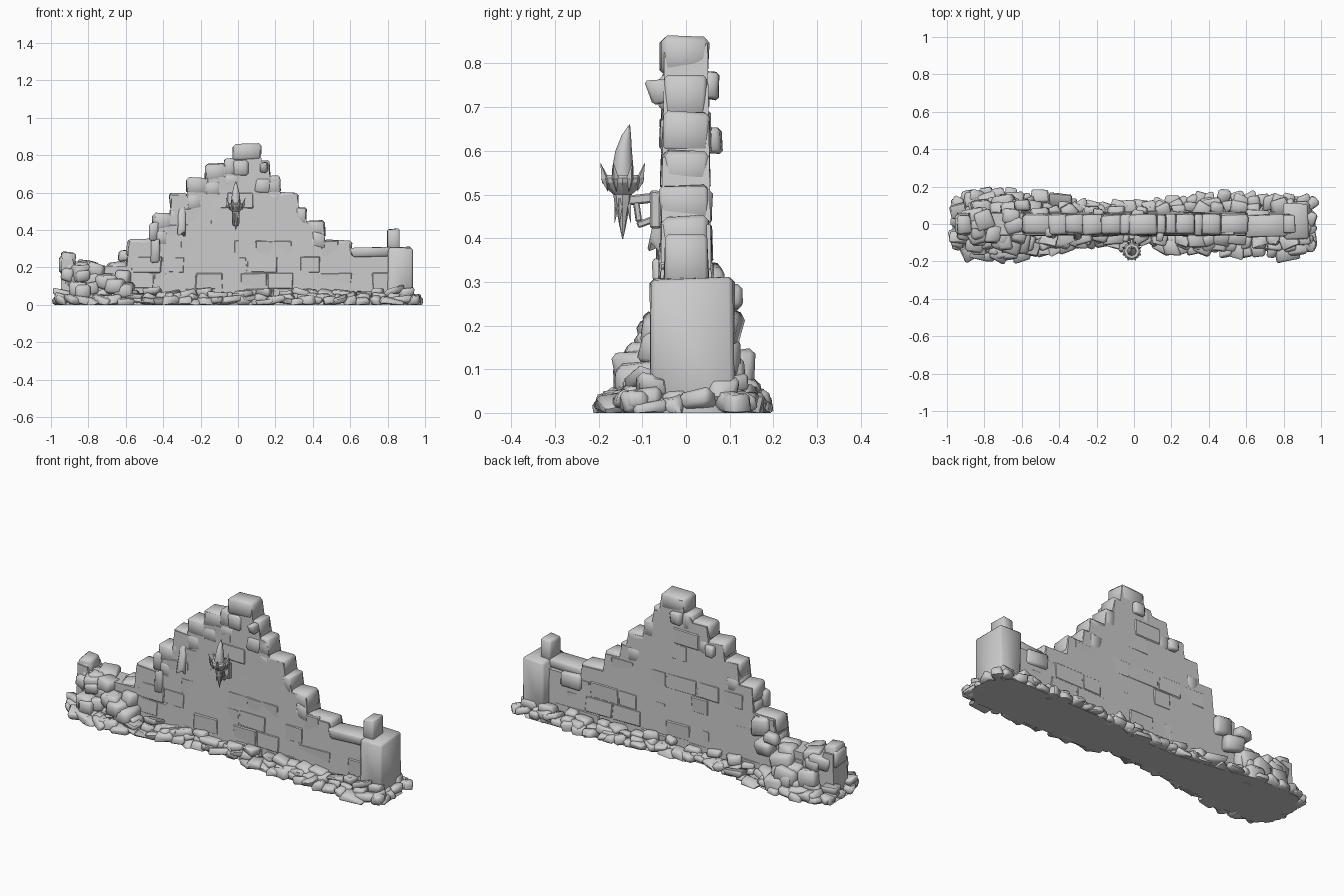
import bpy, bmesh, math, random
from mathutils import Vector, Matrix, Euler

if "Cube" in bpy.data.objects:
    bpy.data.objects.remove(bpy.data.objects["Cube"])

R = random.Random(7)
U = R.uniform
# stepped skyline of the ruined wall: x start, x end, height
STEPS = [(-.95, -.88, .26), (-.88, -.78, .21), (-.78, -.59, .22), (-.59, -.45, .35),
         (-.45, -.36, .49), (-.36, -.27, .60), (-.27, -.17, .68), (-.17, -.07, .755),
         (-.07, -.02, .785), (-.02, .12, .86), (.12, .165, .77), (.165, .22, .69),
         (.22, .32, .60), (.32, .36, .52), (.36, .46, .45), (.46, .60, .345),
         (.60, .80, .27), (.80, .92, .30)]
# half width of the rubble footprint along x
WIDTH = [(-.97, .07), (-.9, .17), (-.62, .175), (-.5, .14), (-.2, .095), (.1, .095),
         (.2, .14), (.6, .15), (.88, .155), (.97, .06)]

def height(x):
    return next((h for a, b, h in STEPS if a <= x <= b), 0)

def width(x):
    for (a, wa), (b, wb) in zip(WIDTH, WIDTH[1:]):
        if a <= x <= b:
            return wa + (wb - wa) * (x - a) / (b - a)
    return .06

def thick(z):
    return .063 - .016 * z

def finish(bm, name, angle=35):
    bmesh.ops.recalc_face_normals(bm, faces=bm.faces)
    me = bpy.data.meshes.new(name)
    bm.to_mesh(me)
    bm.free()
    ob = bpy.data.objects.new(name, me)
    bpy.context.collection.objects.link(ob)
    bpy.ops.object.select_all(action='DESELECT')
    ob.select_set(True)
    bpy.context.view_layer.objects.active = ob
    bpy.ops.object.shade_smooth_by_angle(angle=math.radians(angle))

def stone(bm, c, s, rot=(0, 0, 0), jitter=.12, bevel=.12):
    """Worn block: jittered, bevelled cube kept above the ground."""
    t = bmesh.new()
    bmesh.ops.create_cube(t, size=1)
    for v in t.verts:
        v.co += Vector((U(-1, 1), U(-1, 1), U(-1, 1))) * jitter
        v.co = Vector(a * b for a, b in zip(v.co, s))
    bmesh.ops.bevel(t, geom=t.edges[:], offset=bevel * min(s), segments=1, affect='EDGES')
    t.transform(Matrix.Translation(c) @ Euler(rot).to_matrix().to_4x4())
    for v in t.verts:
        v.co.z = max(v.co.z, 0)
    me = bpy.data.meshes.new("tmp")
    t.to_mesh(me)
    t.free()
    bm.from_mesh(me)
    bpy.data.meshes.remove(me)

def prism(bm, outline_a, outline_b):
    """Solid between two matching outlines."""
    a = [bm.verts.new(p) for p in outline_a]
    b = [bm.verts.new(p) for p in outline_b]
    bm.faces.new(a)
    bm.faces.new(b[::-1])
    for i in range(len(a)):
        j = (i + 1) % len(a)
        bm.faces.new((a[i], a[j], b[j], b[i]))

# wall core
bm = bmesh.new()
outline = [(-.95, 0)]
for a, b, h in STEPS:
    outline += [(a + .008, h - .012), (b - .004, h - .012 + U(-.008, .006))]
outline.append((.92, 0))
prism(bm, [(x, -thick(z), z) for x, z in outline], [(x, thick(z), z) for x, z in outline])
finish(bm, "wall_core", 20)

# low relief bricks on both faces, only a few stand proud
bm = bmesh.new()
ch = .086
for side in (-1, 1):
    for row in range(9):
        x = -.94 + U(0, .1)
        z = (row + .5) * ch
        while x < .9:
            w = U(.09, .2)
            if z + ch / 2 < min(height(x), height(x + w), height(x + w / 2)) and U(0, 1) < .6:
                stone(bm, (x + w / 2, side * (thick(z) - .019 + U(-.003, .004)), z),
                      (w, .04, ch), (U(-.05, .05), 0, U(-.03, .03)), .03, .12)
            x += w
finish(bm, "wall_bricks", 20)

# cap stones on every step
bm = bmesh.new()
for a, b, h in STEPS:
    if a in (-.88, -.78, .60):
        continue
    d = min(h - .02, .09)
    stone(bm, ((a + b) / 2, U(-.004, .002), h - d / 2), (b - a + .012, .100 + U(0, .01), d),
          (U(-.03, .03), U(-.06, .06), U(-.05, .05)), .05, .15)
    # worn stone under the outer edge of the step
    e = a + .035 if a < 0 else b - .035
    if h > .3:
        stone(bm, (e, U(-.006, .004), h - .13), (.085, .108, .085), (0, U(-.08, .08), U(-.06, .06)), .06, .16)
finish(bm, "cap_stones", 50)

# loose stones jutting out of the wall
bm = bmesh.new()
for x, y, z, sx, sy, sz in [(-.30, -.05, .46, .045, .035, .17), (-.44, -.055, .28, .05, .04, .13),
                            (-.45, -.045, .39, .05, .05, .10), (.14, -.06, .735, .035, .055, .06),
                            (.02, .06, .75, .06, .035, .06), (-.19, .06, .62, .05, .04, .06),
                            (.43, -.045, .35, .06, .03, .08), (-.50, .055, .29, .10, .06, .09),
                            (-.60, .10, .265, .08, .06, .06), (-.55, .085, .20, .1, .07, .08)]:
    stone(bm, (x, y, z), (sx, sy, sz), (U(-.25, .25), U(-.12, .12), U(-.2, .2)), .14, .2)
finish(bm, "jutting_stones", 50)

# square pillar and lying beam at the right end
bm = bmesh.new()
stone(bm, (.865, .015, .155), (.13, .19, .315), (0, 0, .02), .03, .08)
stone(bm, (.83, 0, .345), (.065, .10, .12), (0, .03, .05), .06, .12)
stone(bm, (.71, -.01, .282), (.21, .115, .05), (0, -.04, .04), .06, .15)
stone(bm, (.66, .015, .23), (.12, .13, .08), (0, .03, -.03), .06, .12)
finish(bm, "right_pillar", 50)

# heaped blocks at the left end
bm = bmesh.new()
stone(bm, (-.91, 0, .225), (.075, .10, .11), (.05, .05, .1), .06, .15)
stone(bm, (-.80, .02, .205), (.09, .10, .06), (.1, .12, .3), .08, .15)
for i in range(34):
    x, y = U(-.93, -.60), U(-.125, .125)
    s = U(.075, .115)
    top = .225 - 1.5 * max(0, abs(y) - .05)
    stone(bm, (x, y, max(top - s * U(.4, .8), .03)), (s * U(.9, 1.25), s * .85, s * U(.7, 1)),
          (U(-.2, .2), U(-.2, .2), R.choice((0, 1.57)) + U(-.3, .3)), .12, .17)
finish(bm, "left_heap", 50)

# ground plate under the rubble
bm = bmesh.new()
edge = [(x, -w * .95) for x, w in WIDTH] + [(x, w * .95) for x, w in reversed(WIDTH)]
prism(bm, [(x, y, 0) for x, y in edge], [(x * .98, y * .9, .018) for x, y in edge])
finish(bm, "ground_plate")

# rubble strewn along the foot: flat outer stones, higher inner ones
bm = bmesh.new()
for side in (-1, 1):
    for step, f, zc in [(.058, .95, .018), (.062, .74, .032), (.10, .58, .058)]:
        x = -.94
        while x < .94:
            y = max(width(x) * f * U(.86, 1.08), .068)
            s = U(.055, .088)
            stone(bm, (x, side * y, zc + U(-.008, .012)), (s * U(.9, 1.3), s * .9, U(.03, .05)),
                  (U(-.3, .3), U(-.3, .3), U(-.5, .5)), .17, .22)
            x += step * U(.7, 1.4)
for i in range(16):
    end = 1 if i % 2 else -1
    stone(bm, (end * U(.92, .962), U(-.12, .12), U(.012, .03)), (U(.05, .07), U(.05, .07), .045),
          (U(-.3, .3), U(-.3, .3), U(0, 3)), .16, .22)
finish(bm, "rubble", 50)

# torch
TX, TY = -.012, -.145

def lathe(bm, prof, n=8, bend=0):
    z0, z1 = prof[0][1], prof[-1][1]
    rings = []
    for r, z in prof:
        y = TY + bend * ((z - z0) / (z1 - z0)) ** 3
        rings.append([bm.verts.new((TX + r * math.cos(math.tau * k / n),
                                    y + r * math.sin(math.tau * k / n), z)) for k in range(n)])
    for p, q in zip(rings, rings[1:]):
        for k in range(n):
            bm.faces.new((p[k], p[(k + 1) % n], q[(k + 1) % n], q[k]))
    bm.faces.new(rings[0][::-1])
    bm.faces.new(rings[-1])

def spike(bm, ang, r0, z0, r1, z1, r):
    ray = Vector((math.cos(ang), math.sin(ang), 0))
    base, tip = (Vector((TX, TY, z)) + ray * q for q, z in ((r0, z0), (r1, z1)))
    m = Matrix.Translation((base + tip) / 2) @ (tip - base).to_track_quat('Z', 'Y').to_matrix().to_4x4()
    bmesh.ops.create_cone(bm, cap_ends=True, segments=4, radius1=r, radius2=.0005,
                          depth=(tip - base).length, matrix=m)

bm = bmesh.new()
lathe(bm, [(.001, .398), (.008, .43), (.014, .465), (.02, .485), (.021, .50), (.035, .512),
           (.047, .527), (.049, .538), (.040, .545)])
for k in range(8):
    a = math.tau * (k + .5) / 8
    spike(bm, a, .043, .535, .055, .572, .009)
    spike(bm, a, .046, .537, .037, .507, .008)
    if k % 2:
        spike(bm, a, .013, .49, .02, .435, .008)
finish(bm, "torch_bowl", 25)

bm = bmesh.new()
lathe(bm, [(.025, .535), (.025, .555), (.019, .60), (.011, .635), (.001, .66)], 8, .016)
finish(bm, "torch_flame", 50)

# bracket holding the torch to the wall
bm = bmesh.new()
stone(bm, (TX, -.07, .465), (.032, .025, .085), (0, 0, 0), .04, .2)
stone(bm, (TX, -.098, .49), (.018, .07, .022), (.1, 0, 0), .04, .2)
stone(bm, (TX, -.092, .437), (.016, .04, .016), (.35, 0, 0), .04, .2)
stone(bm, (TX, -.111, .462), (.016, .014, .05), (.15, 0, 0), .04, .2)
finish(bm, "torch_bracket")
